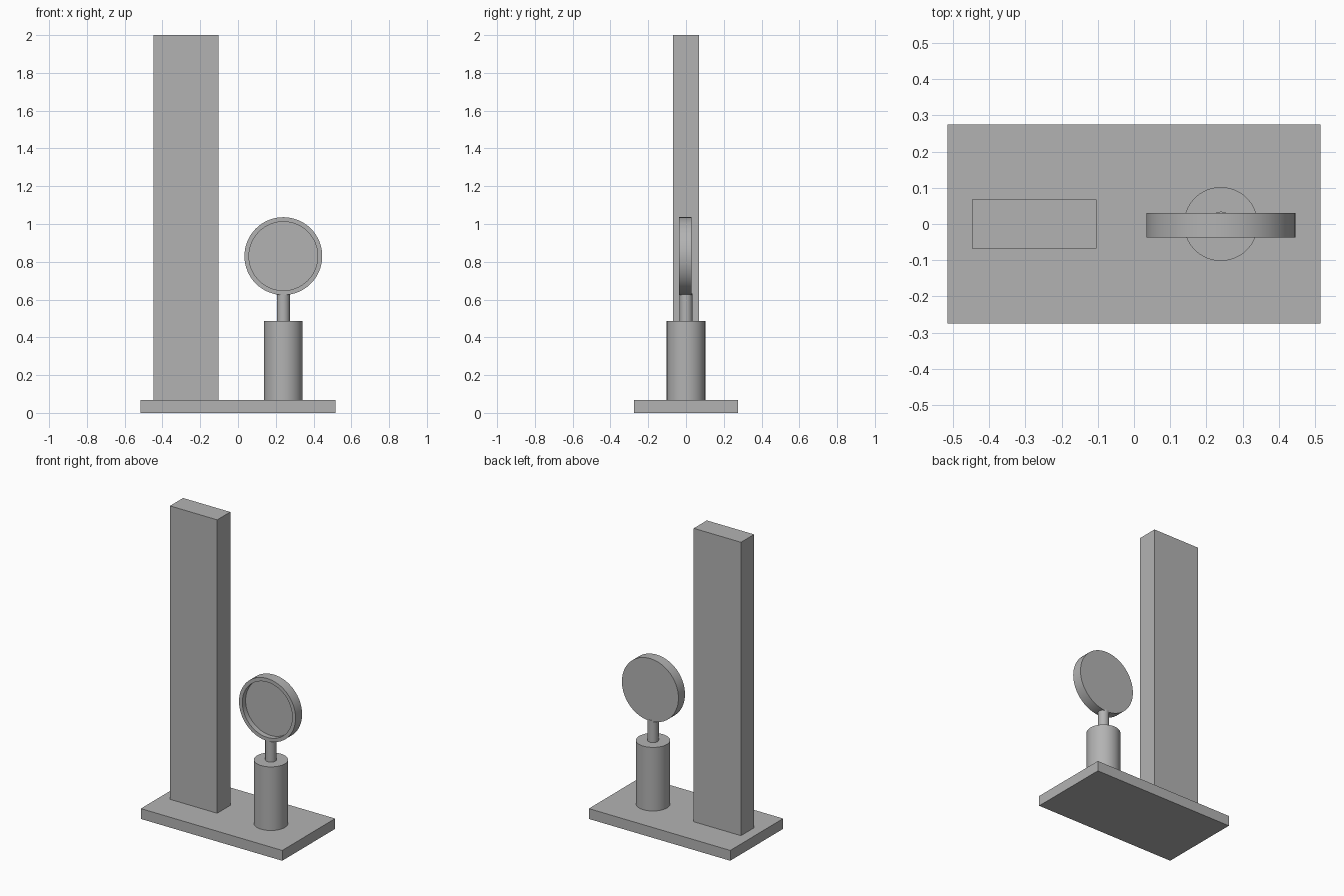
import bpy, bmesh, math

cube = bpy.data.objects.get("Cube")
if cube:
    bpy.data.objects.remove(cube, do_unlink=True)

# Single grey finish
grey = bpy.data.materials.new("plain_grey")
grey.use_nodes = True
colour = (0.45, 0.45, 0.45, 1)
grey.diffuse_color = colour
grey.node_tree.nodes["Principled BSDF"].inputs["Base Color"].default_value = colour


def finish(name, smooth=False):
    obj = bpy.context.object
    obj.name = name
    obj.data.materials.append(grey)
    if smooth:
        bpy.ops.object.shade_smooth_by_angle(angle=math.radians(30))
    return obj


def box(name, x, width, depth, bottom, top):
    bpy.ops.mesh.primitive_cube_add(size=1, location=(x, 0, (bottom + top) / 2))
    bpy.context.object.scale = (width, depth, top - bottom)
    bpy.ops.object.transform_apply(location=False, rotation=False, scale=True)
    return finish(name)


def post(name, x, radius, bottom, top):
    bpy.ops.mesh.primitive_cylinder_add(vertices=64, radius=radius, depth=top - bottom,
                                        location=(x, 0, (bottom + top) / 2))
    return finish(name, True)


# Base plate and tall slab
base_top = 0.068
box("base_plate", 0, 1.03, 0.55, 0, base_top)
box("tall_slab", -0.276, 0.344, 0.136, base_top, 2)

# Round pedestal and thin stem
post_x = 0.24
post("pedestal", post_x, 0.102, base_top, 0.487)
post("stem", post_x, 0.034, 0.487, 0.632)

# Upright disc with a recessed front face
bpy.ops.mesh.primitive_cylinder_add(vertices=64, radius=0.206, depth=0.068,
                                    location=(post_x, -0.004, 0.83),
                                    rotation=(math.pi / 2, 0, 0))
mesh = bpy.context.object.data
bm = bmesh.new()
bm.from_mesh(mesh)
front = max(bm.faces, key=lambda f: f.normal.z)
bmesh.ops.inset_region(bm, faces=[front], thickness=0.024)
bmesh.ops.translate(bm, verts=front.verts, vec=(0, 0, 0))
well = bmesh.ops.extrude_discrete_faces(bm, faces=[front])["faces"][0]
bmesh.ops.translate(bm, verts=well.verts, vec=(0, 0, -0.034))
bm.to_mesh(mesh)
bm.free()
finish("recessed_disc", True)
